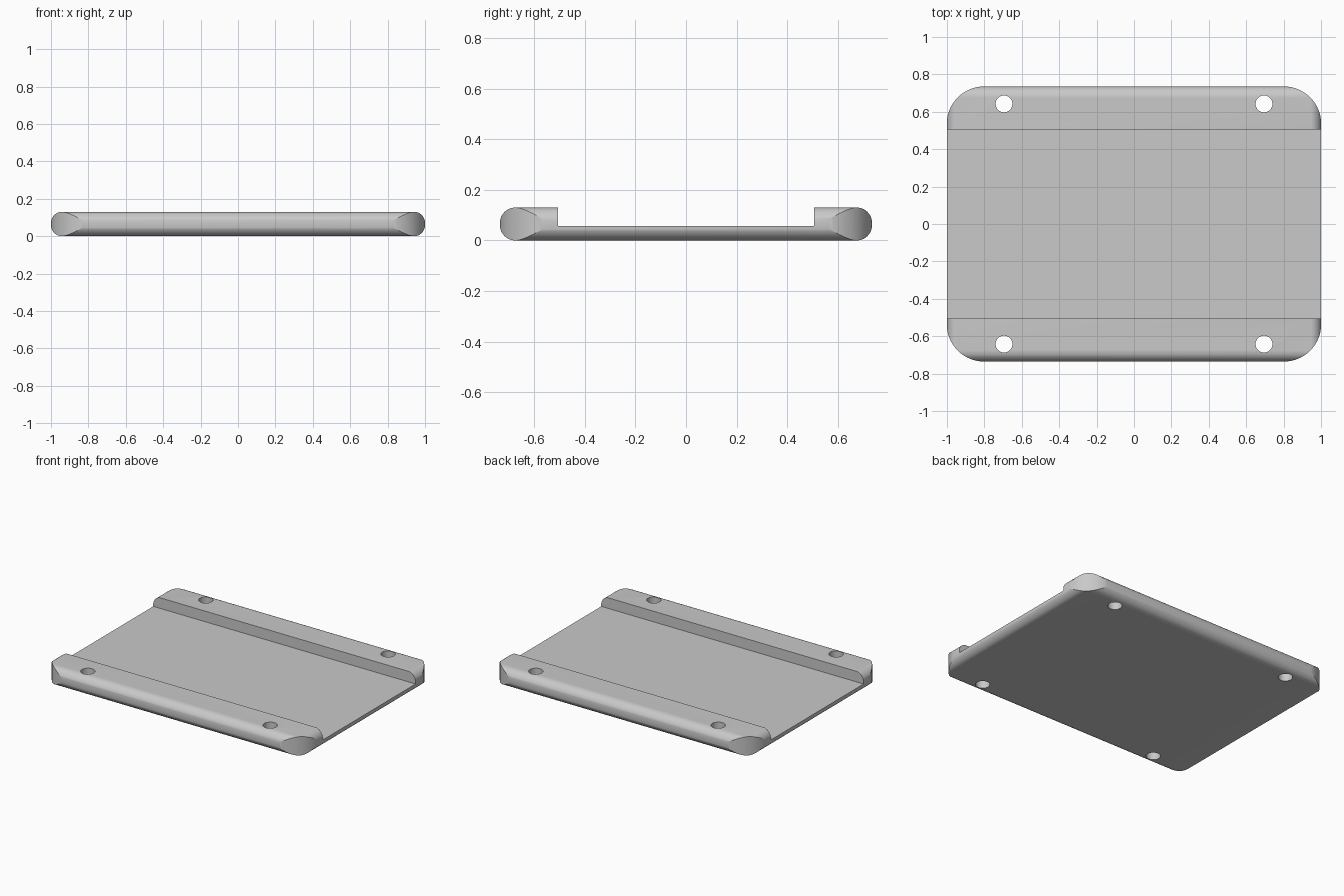
import bpy, bmesh, math
from mathutils import Vector

if "Cube" in bpy.data.objects:
    bpy.data.objects.remove(bpy.data.objects["Cube"], do_unlink=True)

HALF_X, HALF_Y, HEIGHT = 1.0, 0.735, 0.13
FLOOR, CHANNEL = 0.057, 0.505
EDGE_R, CORNER_R = 0.06, 0.2
HOLE_X, HOLE_Y, HOLE_R = 0.695, 0.642, 0.045
GAP = 0.0007  # keeps the trimming shapes from sharing planes with the plate

grey = bpy.data.materials.new("plain grey")
grey.use_nodes = True
colour = (0.585, 0.585, 0.585, 1)
grey.diffuse_color = colour
grey.node_tree.nodes["Principled BSDF"].inputs["Base Color"].default_value = colour


def make_object(name, bm, helper=True):
    bmesh.ops.recalc_face_normals(bm, faces=bm.faces)
    mesh = bpy.data.meshes.new(name)
    bm.to_mesh(mesh)
    bm.free()
    mesh.materials.append(grey)
    obj = bpy.data.objects.new(name, mesh)
    bpy.context.collection.objects.link(obj)
    obj.hide_render = helper
    return obj


def rounded_prism(name, axis, half_u, half_v, half_length, centre_z, radius, segments, helper=True):
    """Rounded rectangle extruded both ways along one axis."""
    bm = bmesh.new()
    ring = []
    for quarter, (su, sv) in enumerate(((1, 1), (-1, 1), (-1, -1), (1, -1))):
        for i in range(segments + 1):
            a = (quarter + i / segments) * math.pi / 2
            u = su * (half_u - radius) + radius * math.cos(a)
            v = sv * (half_v - radius) + radius * math.sin(a)
            ring.append((u, v))
    ends = []
    for w in (-half_length, half_length):
        verts = []
        for u, v in ring:
            co = Vector((0, 0, centre_z))
            co[axis] += w
            co[(axis + 1) % 3] += u
            co[(axis + 2) % 3] += v
            verts.append(bm.verts.new(co))
        bm.faces.new(verts)
        ends.append(verts)
    count = len(ring)
    for i in range(count):
        j = (i + 1) % count
        bm.faces.new((ends[0][i], ends[0][j], ends[1][j], ends[1][i]))
    return make_object(name, bm, helper)


def boolean(target, cutter, operation):
    mod = target.modifiers.new(cutter.name, 'BOOLEAN')
    mod.operation, mod.solver, mod.object = operation, 'EXACT', cutter
    bpy.context.view_layer.objects.active = target
    bpy.ops.object.modifier_apply(modifier=mod.name)
    bpy.data.objects.remove(cutter, do_unlink=True)


# Plate with long rounded edges, trimmed by rounded sides and upright corners
mid = HEIGHT / 2
plate = rounded_prism("mounting_plate", 0, HALF_Y, mid, HALF_X + 0.1, mid,
                      EDGE_R, 12, helper=False)
boolean(plate, rounded_prism("side_rounding", 1, mid + GAP, HALF_X, HALF_Y + 0.1, mid,
                             EDGE_R, 12), 'INTERSECT')
boolean(plate, rounded_prism("corner_rounding", 2, HALF_X + GAP, HALF_Y + GAP, 0.3, mid,
                             CORNER_R, 20), 'INTERSECT')

# Wide channel between the two rails
bm = bmesh.new()
bmesh.ops.create_cube(bm, size=2)
bmesh.ops.scale(bm, vec=(HALF_X + 0.2, CHANNEL, 0.2), verts=bm.verts)
bmesh.ops.translate(bm, vec=(0, 0, FLOOR + 0.2), verts=bm.verts)
boolean(plate, make_object("channel_cutter", bm), 'DIFFERENCE')

# Screw holes through the rails
bm = bmesh.new()
for sx in (-1, 1):
    for sy in (-1, 1):
        made = bmesh.ops.create_cone(bm, cap_ends=True, segments=40, radius1=HOLE_R,
                                     radius2=HOLE_R, depth=0.6)
        bmesh.ops.translate(bm, vec=(sx * HOLE_X, sy * HOLE_Y, mid), verts=made["verts"])
boolean(plate, make_object("hole_cutter", bm), 'DIFFERENCE')

# Smooth rounded surfaces, crisp edges
bpy.ops.object.select_all(action='DESELECT')
plate.select_set(True)
bpy.context.view_layer.objects.active = plate
bpy.ops.object.shade_smooth_by_angle(angle=math.radians(20))
